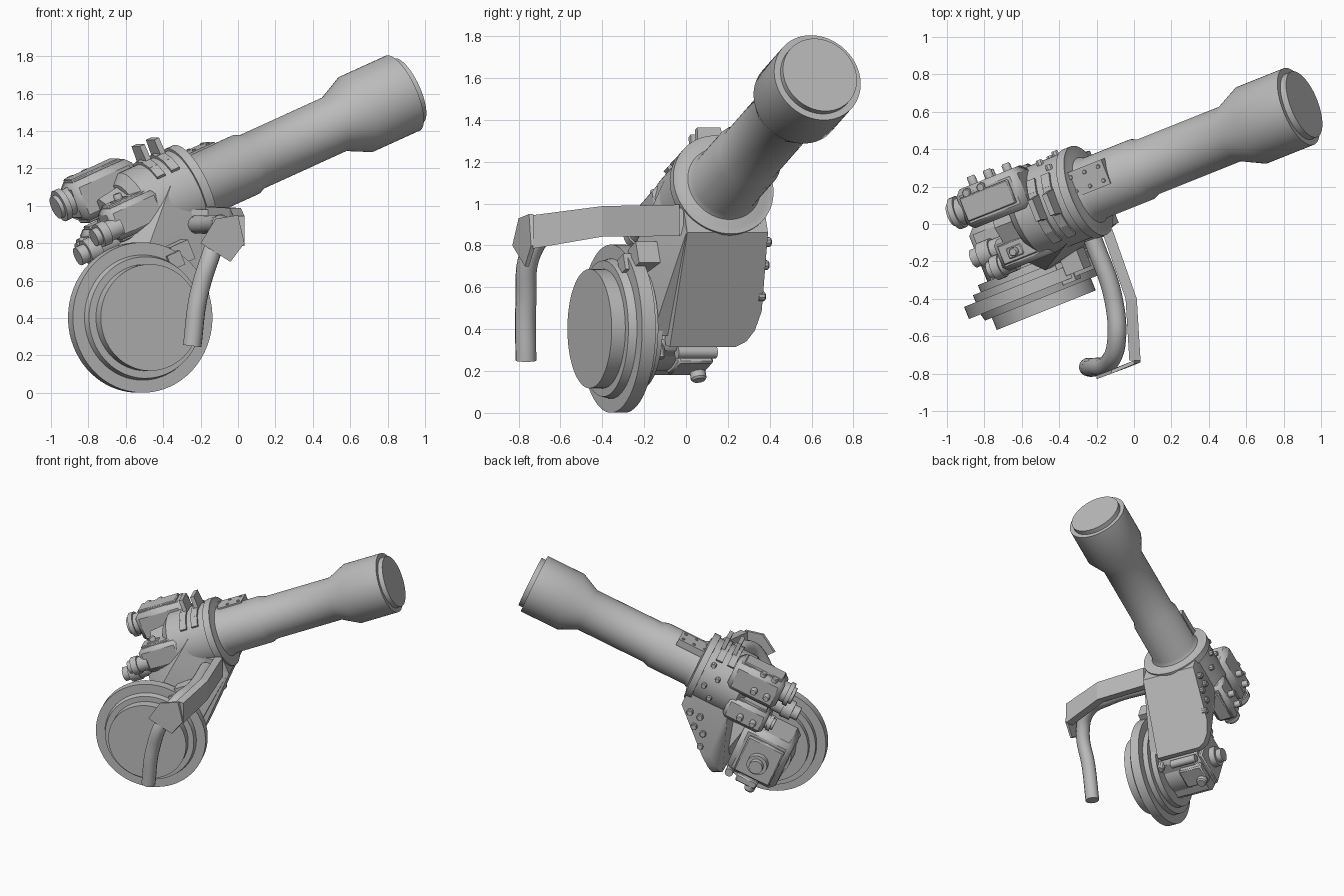
import bpy, bmesh, math
from mathutils import Matrix, Vector

if "Cube" in bpy.data.objects:
    bpy.data.objects.remove(bpy.data.objects["Cube"], do_unlink=True)

grey = bpy.data.materials.new("plain grey")
grey.use_nodes = True
grey.diffuse_color = (0.5, 0.5, 0.5, 1)
grey.node_tree.nodes["Principled BSDF"].inputs["Base Color"].default_value = (0.5, 0.5, 0.5, 1)

# Gun frame: x along the barrel, y to its left, z up from the barrel
WORLD = Matrix.Identity(4)
GUN = (Matrix.Translation((-0.26, 0.172, 1.083)) @ Matrix.Rotation(math.radians(21.8), 4, 'Z')
       @ Matrix.Rotation(math.radians(-22.9), 4, 'Y'))
AXES = {'X': Matrix.Identity(4), 'R': Matrix.Rotation(-math.pi / 2, 4, 'Z'),
        'L': Matrix.Rotation(math.pi / 2, 4, 'Z'), 'U': Matrix.Rotation(-math.pi / 2, 4, 'Y'),
        'D': Matrix.Rotation(math.pi / 2, 4, 'Y'), 'B': Matrix.Rotation(math.pi, 4, 'Z')}


def finish(name, bm, frame):
    bmesh.ops.recalc_face_normals(bm, faces=bm.faces)
    mesh = bpy.data.meshes.new(name)
    bm.to_mesh(mesh)
    bm.free()
    ob = bpy.data.objects.new(name, mesh)
    bpy.context.collection.objects.link(ob)
    ob.matrix_world = frame
    mesh.materials.append(grey)
    bpy.ops.object.select_all(action='DESELECT')
    ob.select_set(True)
    bpy.context.view_layer.objects.active = ob
    bpy.ops.object.shade_smooth_by_angle(angle=math.radians(32))
    return ob


def lathe(name, profile, at=(0, 0, 0), axis='X', sides=48):
    """Turn (distance, radius) pairs about an axis."""
    bm = bmesh.new()
    rings = []
    for d, r in profile:
        rings.append([bm.verts.new((d, r * math.cos(2 * math.pi * i / sides),
                                    r * math.sin(2 * math.pi * i / sides))) for i in range(sides)])
    for p, q in zip(rings, rings[1:]):
        for i in range(sides):
            j = (i + 1) % sides
            bm.faces.new((p[i], p[j], q[j], q[i]))
    bm.faces.new(rings[0])
    bm.faces.new(rings[-1])
    return finish(name, bm, GUN @ Matrix.Translation(at) @ AXES[axis])


def peg(name, at, axis, length, radius, sides=12):
    return lathe(name, [(0, radius), (length * 0.8, radius), (length, radius * 0.8)], at, axis, sides)


def hull(name, points, frame=GUN):
    bm = bmesh.new()
    for p in points:
        bm.verts.new(p)
    bmesh.ops.convex_hull(bm, input=bm.verts[:])
    loose = [v for v in bm.verts if not v.link_faces]
    bmesh.ops.delete(bm, geom=loose, context='VERTS')
    bmesh.ops.dissolve_limit(bm, angle_limit=0.02, verts=bm.verts[:], edges=bm.edges[:])
    return finish(name, bm, frame)


def box(name, xs, ys, zs, bevel=0.0):
    ob = hull(name, [(x, y, z) for x in xs for y in ys for z in zs])
    if bevel:
        mod = ob.modifiers.new("edge", 'BEVEL')
        mod.width = bevel
        mod.segments = 1


# Barrel with muzzle, and the round housing behind its flange
lathe("barrel", [(0, .2), (.03, .185), (.06, .172), (.35, .172), (.39, .157), (.91, .157),
                 (1.045, .22), (1.333, .22), (1.333, .188), (1.368, .188)], sides=64)
lathe("housing", [(-.38, .19), (-.33, .24), (-.03, .24), (-.03, .255), (.02, .255),
                  (.02, .225), (.03, .2)], sides=64)

# Bolted plate on the barrel root
box("barrel_plate", (0, .23), (-.01, .13), (.13, .182))
for x in (.03, .115, .2):
    for y in (.02, .1):
        peg("plate_bolt", (x, y, .18), 'U', .01, .011, 8)

# Raised bands around the top of the housing, each with an upright tab
for x in (-.1, -.19):
    for k in range(5):
        ang = math.radians(-40 + 18 * k)
        c, s = math.cos(ang), math.sin(ang)
        hull("housing_band", [(x + w, r * s + t * c, r * c - t * s)
                              for w in (-.025, .025) for r in (.2, .254) for t in (-.042, .042)])
    hull("housing_tab", [(x + w, y, z) for w in (0, .03) for y, z in
                         ((-.06, .24), (.08, .23), (-.05, .335), (.07, .335))])
for k in range(4):
    ang = math.radians(50 + 20 * k)
    peg("housing_bolt", (-.08 - .07 * (k % 2), .235 * math.sin(ang), .235 * math.cos(ang)), 'L', .03, .02, 8)

# Sloping bracket under the flange with one rounded lower corner
pts = []
for y, k in ((-.22, 0), (.12, 0), (.17, .02), (.205, .06), (.225, .13)):
    pts += [(-.41 + k, y, -.66 + k), (-.46 + k, y, -.63 + k)]
for y in (-.22, .195):
    pts += [(.01, y, -.245), (.01, y, -.1), (-.3, y, -.1), (-.36, y, -.28)]
hull("bracket", pts)
for x, z in ((-.07, -.26), (-.15, -.26), (-.14, -.35), (-.22, -.37), (-.24, -.47)):
    peg("bracket_bolt", (x, .2, z), 'L', .035, .024, 10)

# Gusset that runs from the housing out to the wheel
hull("gusset", [(-.17, -.22, .1), (-.59, -.15, -.1), (-.44, -.31, -.13), (0, -.22, -.24),
                (-.42, -.3, -.6), (-.6, -.3, -.5), (-.5, 0, -.15), (-.4, 0, -.6)])
box("wheel_lug", (-.36, -.25), (-.38, -.13), (-.29, -.18))
box("wheel_lug_outer", (-.41, -.33), (-.42, -.3), (-.29, -.21))

# Stepped wheel
lathe("wheel", [(.1, .2), (.25, .2), (.25, .29), (.29, .29), (.29, .335), (.33, .335), (.33, .402),
                (.4, .402), (.4, .335), (.44, .325), (.44, .285), (.51, .285)], (-.66, 0, -.46), 'R', 72)

# Gearbox behind the wheel with a motor on its underside and back
box("gearbox", (-.84, -.46), (-.3, .05), (-.64, -.24), .04)
box("gearbox_cover", (-.8, -.52), (.04, .075), (-.6, -.3), .01)
lathe("gearbox_motor", [(0, .075), (.05, .075), (.05, .05), (.09, .05)], (-.66, .07, -.46), 'L', 24)
box("gearbox_foot", (-.72, -.56), (-.12, .06), (-.68, -.62), .01)
peg("foot_motor", (-.68, .02, -.67), 'D', .05, .038, 16)
lathe("gearbox_rod", [(0, .03), (.2, .03)], (-.5, -.15, -.65), 'L', 16)
peg("rod_knob", (-.5, -.24, -.6), 'D', .08, .028, 10)


# Equipment blocks on the back of the housing
def block(name, y, z, half, front, back):
    box(name, (back, front), (y - half, y + half), (z - half, z + half), half * .3)
    box(name + "_lid", (back + .03, front - .05), (y - half * .6, y + half * .6),
        (z - half - .015, z + half + .015), .006)
    for dx in (.08, .18):
        peg(name + "_knob", (back + dx, y + half, z - half * .2), 'L', .045, .024)


def motor(name, x, y, z, length, r):
    lathe(name, [(0, r), (length * .5, r), (length * .5, r * 1.18), (length * .8, r * 1.18),
                 (length * .8, r * .85), (length, r * .85)], (x, y, z), 'B', 24)


block("upper_block", .15, .175, .112, -.22, -.6)
motor("upper_motor", -.58, .15, .19, .11, .075)
block("right_block", -.15, .03, .09, -.26, -.57)
motor("right_motor", -.52, -.11, -.06, .25, .06)
motor("right_motor_outer", -.52, -.2, .01, .16, .056)
block("left_block", .17, -.075, .085, -.28, -.59)
motor("left_motor", -.56, .17, -.075, .09, .05)
lathe("rear_core", [(0, .18), (.14, .16)], (-.36, 0, 0), 'B', 8)
box("right_block_box", (-.5, -.4), (-.19, -.12), (.1, .14), .01)
peg("right_block_knob", (-.45, -.155, .13), 'U', .04, .024)
for x in (-.52, -.43):
    peg("upper_block_knob", (x, .23, .27), 'U', .03, .024)

# Flat carrying arm that bends outward from the flange
rail = [(-.13, -.03, .92, .075), (.0, -.4, .915, .073), (.02, -.73, .865, .08)]
for a, b in zip(rail, rail[1:]):
    hull("handle_arm", [(x + w, y, z + h * e) for x, y, z, h in (a, b) for w in (-.045, .015) for e in (-1, 1)],
         WORLD)
end = [(-.2, -.83, .8), (-.12, -.8, .93), (.0, -.75, .95), (.035, -.74, .8), (-.04, -.77, .7)]
hull("handle_end_plate", [(x, y + w, z) for x, y, z in end for w in (0, .02)], WORLD)
hull("arm_root", [(x, y, z) for x in (-.26, -.13) for y in (-.07, .06) for z in (.85, .98)], WORLD)

# Round grip tube
curve = bpy.data.curves.new("grip", 'CURVE')
curve.dimensions = '3D'
curve.bevel_depth = 0.05
curve.bevel_resolution = 5
curve.use_fill_caps = True
spline = curve.splines.new('BEZIER')
path = [(-.22, -.08, .9), (-.11, -.4, .9), (-.095, -.64, .88), (-.13, -.735, .78), (-.21, -.765, .52), (-.245, -.765, .25)]
spline.bezier_points.add(len(path) - 1)
for bp, p in zip(spline.bezier_points, path):
    bp.co = Vector(p)
    bp.handle_left_type = bp.handle_right_type = 'AUTO'
spline.use_smooth = True
curve.materials.append(grey)
grip = bpy.data.objects.new("grip", curve)
bpy.context.collection.objects.link(grip)
